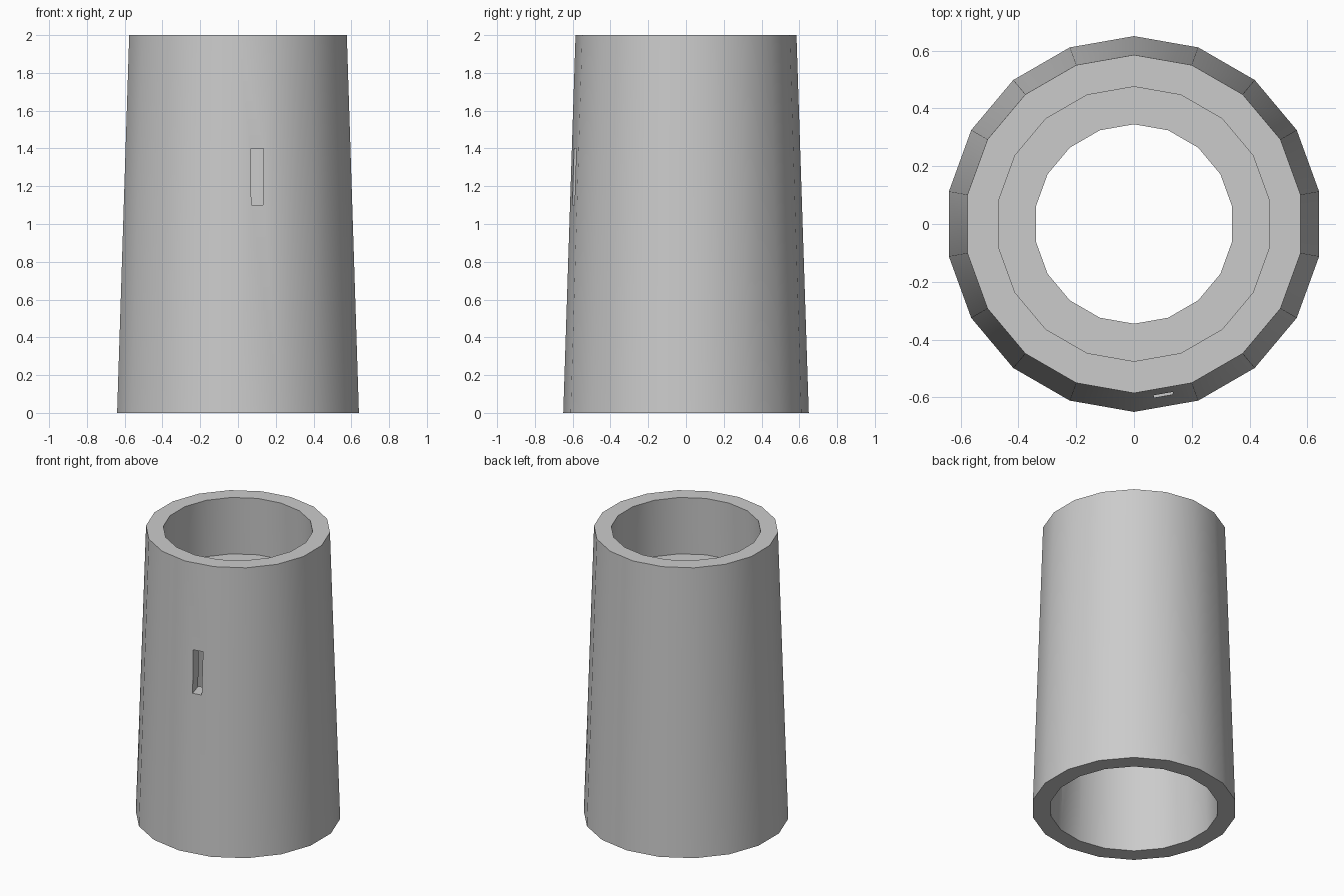
import bpy, bmesh, math

if "Cube" in bpy.data.objects:
    bpy.data.objects.remove(bpy.data.objects["Cube"])

SIDES = 18


def mesh_object(name, bm):
    bmesh.ops.recalc_face_normals(bm, faces=bm.faces)
    me = bpy.data.meshes.new(name)
    bm.to_mesh(me)
    bm.free()
    ob = bpy.data.objects.new(name, me)
    bpy.context.collection.objects.link(ob)
    return ob


def lathe(name, profile):
    """Revolve a closed (radius, z) profile with a corner on the front."""
    bm = bmesh.new()
    rings = []
    for i in range(SIDES):
        a = -math.pi / 2 + 2 * math.pi * i / SIDES
        rings.append([bm.verts.new((r * math.cos(a), r * math.sin(a), z))
                      for r, z in profile])
    n = len(profile)
    for i in range(SIDES):
        p, q = rings[i], rings[(i + 1) % SIDES]
        for k in range(n):
            m = (k + 1) % n
            bm.faces.new((p[k], q[k], q[m], p[m]))
    return mesh_object(name, bm)


def smooth(ob):
    bpy.ops.object.select_all(action='DESELECT')
    ob.select_set(True)
    bpy.context.view_layer.objects.active = ob
    bpy.ops.object.shade_smooth_by_angle(angle=math.radians(30))


# Tapered hollow tower wall with an internal walkway ledge
wall = lathe("tower_wall", [
    (0.65, 0), (0.585, 2), (0.475, 2), (0.487, 1.6),
    (0.345, 1.6), (0.345, 1.54), (0.489, 1.54), (0.535, 0)])

# Slit window, widening toward the inside
bm = bmesh.new()
outline = [(0.085, -0.65), (0.115, -0.65), (0.19, -0.40), (0.01, -0.40)]
base = bm.faces.new([bm.verts.new((x, y, 1.1)) for x, y in outline])
ext = bmesh.ops.extrude_face_region(bm, geom=[base])
bmesh.ops.translate(bm, vec=(0, 0, 0.3),
                    verts=[v for v in ext["geom"] if isinstance(v, bmesh.types.BMVert)])
cutter = mesh_object("slit_cutter", bm)
cutter.hide_render = True

cut = wall.modifiers.new("slit", 'BOOLEAN')
cut.operation = 'DIFFERENCE'
cut.solver = 'EXACT'
cut.object = cutter
bpy.context.view_layer.objects.active = wall
bpy.ops.object.modifier_apply(modifier=cut.name)
bpy.data.objects.remove(cutter)
smooth(wall)
